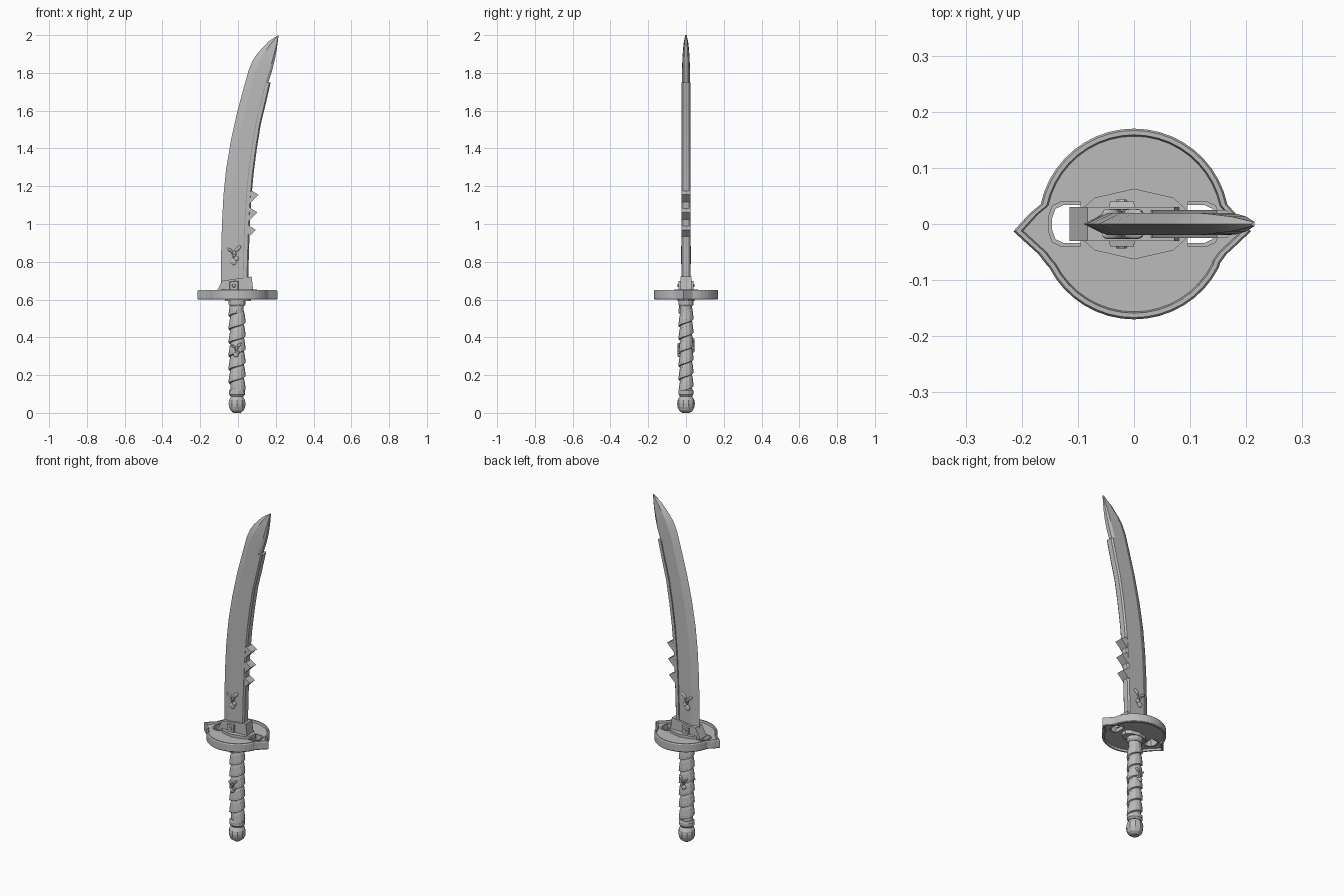
import bpy, bmesh, math
from mathutils import Vector

if "Cube" in bpy.data.objects:
    bpy.data.objects.remove(bpy.data.objects["Cube"])

mat = bpy.data.materials.new("plain grey")
mat.diffuse_color = (0.5, 0.5, 0.5, 1)
mat.use_nodes = True
mat.node_tree.nodes["Principled BSDF"].inputs["Base Color"].default_value = mat.diffuse_color


def loft(name, rings, caps=True, smooth=None, closed=True):
    """Skin a list of equal-length point rings into one mesh."""
    bm = bmesh.new()
    vs = [[bm.verts.new(p) for p in r] for r in rings]
    n = len(vs[0])
    for a, b in zip(vs, vs[1:]):
        for i in range(n if closed else n - 1):
            j = (i + 1) % n
            bm.faces.new((a[i], a[j], b[j], b[i]))
    if caps:
        bm.faces.new(vs[0][::-1])
        bm.faces.new(vs[-1])
    bmesh.ops.recalc_face_normals(bm, faces=bm.faces)
    me = bpy.data.meshes.new(name)
    bm.to_mesh(me)
    bm.free()
    me.materials.append(mat)
    ob = bpy.data.objects.new(name, me)
    bpy.context.collection.objects.link(ob)
    if smooth:
        bpy.ops.object.select_all(action='DESELECT')
        ob.select_set(True)
        bpy.context.view_layer.objects.active = ob
        bpy.ops.object.shade_smooth_by_angle(angle=math.radians(smooth))
    return ob


def lathe(name, prof, n, sy=1.0, cx=0.0, smooth=None):
    return loft(name, [[(cx + r * math.cos(2 * math.pi * (i + .5) / n),
                         r * sy * math.sin(2 * math.pi * (i + .5) / n), z)
                        for i in range(n)] for r, z in prof], smooth=smooth)


def plate(name, pts, y0, y1, taper=1.0):
    """Extrude an x,z outline along y, optionally tapering the far side."""
    c = sum((Vector(p) for p in pts), Vector((0, 0))) / len(pts)
    far = [c + (Vector(p) - c) * taper for p in pts]
    return loft(name, [[(x, y0, z) for x, z in pts], [(p.x, y1, p.y) for p in far]])


# blade: matching points on the cutting edge and the spine
edge = [(-.09, .66), (-.089, .85), (-.085, 1.0), (-.077, 1.15), (-.063, 1.29), (-.038, 1.44),
        (-.005, 1.59), (.03, 1.72), (.058, 1.82), (.08, 1.87), (.106, 1.907), (.16, 1.965), (.21, 1.998)]
spine = [(.04, .66), (.045, .85), (.05, 1.0), (.058, 1.14), (.07, 1.27), (.087, 1.40), (.108, 1.53),
         (.135, 1.64), (.16, 1.75), (.18, 1.81), (.195, 1.87), (.206, 1.93), (.215, 2.0)]
rings = []
for k, (e, s) in enumerate(zip(edge, spine)):
    e, s = Vector(e), Vector(s)
    h = .02 if k < 10 else (.018, .013, .004)[k - 10]
    ring = []
    for t, y in ((0, 0), (.3, -1), (.88, -1), (1, -.55), (1, .55), (.88, 1), (.3, 1)):
        p = e.lerp(s, t)
        ring.append((p.x, y * h, p.y))
    rings.append(ring)
loft("blade", rings, smooth=20)

# thicker bar along the spine
rings = []
for x, z in spine[:9]:
    rings.append([(x - .012, -.025, z), (x + .006, -.025, z), (x + .013, -.016, z),
                  (x + .013, .016, z), (x + .006, .025, z), (x - .012, .025, z)])
loft("spine_bar", rings, smooth=20)

# spine teeth
for i, (x, z) in enumerate(((.108, 1.155), (.102, 1.062), (.095, .968))):
    plate(f"spine_tooth_{i + 1}", [(x - .045, z + .028), (x, z), (x - .045, z - .045)], -.024, .024)

# collar at the blade root
plate("blade_collar", [(-.115, .64), (.082, .64), (.072, .722), (-.083, .7)], -.03, .03)
for s in (-1, 1):
    tag = "front" if s < 0 else "back"
    plate(f"collar_tab_{tag}", [(-.045, .65), (.002, .65), (.002, .7), (-.045, .695)], s * .028, s * .04, .9)
    pts = [(-.022 + .012 * math.cos(a * math.pi / 3), .674 + .012 * math.sin(a * math.pi / 3)) for a in range(6)]
    plate(f"collar_stud_{tag}", pts, s * .038, s * .044, .7)

# guard outline: disc with a pointed lobe on each side
R = .17
arc = lambda a, b, n: [(R * math.cos(math.radians(a + (b - a) * i / n)),
                        R * math.sin(math.radians(a + (b - a) * i / n))) for i in range(n + 1)]
lobe = [(-.187, .018), (-.215, -.013), (-.19, -.036), (-.17, -.054), (-.158, -.07)]
outline = (arc(12, 168, 20) + lobe + arc(207, 333, 16) + [(-x * .97, y) for x, y in reversed(lobe)])
prof = [(.915, .612), (.93, .6), (.98, .6), (1, .604), (1, .644), (.98, .65), (.935, .65), (.92, .638)]
guard = loft("guard", [[(x * k, y * k, z) for x, y in outline] for k, z in prof])


# slots cut through the guard, each with a raised C-shaped lip
def slot(s, g):
    base = [(.095, -.034), (.125, -.034), (.14, -.027), (.146, -.01),
            (.146, .01), (.14, .027), (.125, .034), (.095, .034)]
    return [(s * (x + (g if x > .1 else 0)), y + math.copysign(g, y)) for x, y in base]


for s in (-1, 1):
    tag = "left" if s < 0 else "right"
    cutter = loft("slot_cutter", [[(x, y, z) for x, y in slot(s, 0)] for z in (.5, .75)])
    m = guard.modifiers.new("slot", 'BOOLEAN')
    m.operation, m.object, m.solver = 'DIFFERENCE', cutter, 'EXACT'
    bpy.context.view_layer.objects.active = guard
    bpy.ops.object.modifier_apply(modifier=m.name)
    bpy.data.objects.remove(cutter)
    levels = ((0, .608), (0, .643), (.006, .643), (.006, .608), (0, .608))
    loft(f"slot_lip_{tag}", [[(x, y, z) for x, y in slot(s, g)] for g, z in levels], caps=False)

# faceted washers above and below the guard
wash = [(.1, .02), (.07, .047), (0, .063), (-.07, .047), (-.1, .02),
        (-.1, -.02), (-.07, -.047), (0, -.063), (.07, -.047), (.1, -.02)]
for tag, k, z0, z1 in (("upper", 1, .63, .654), ("lower", .7, .592, .62)):
    loft(f"{tag}_washer", [[(x * k, y * k, z) for x, y in wash] for z in (z0, z1)])

# grip core with end collars
CX = -.005
lathe("grip", [(.036, .09), (.036, .6)], 12, .88, CX, 40)
lathe("grip_top_collar", [(.039, .565), (.046, .575), (.046, .6)], 12, .9, CX)
lathe("grip_bottom_collar", [(.036, .088), (.044, .098), (.044, .118), (.038, .126)], 12, .92, CX)

# spiral wrap: a ridged strip wound around the grip
N, TURNS, PITCH = 12, 6, .071
rings = []
for i in range(N * TURNS + 1):
    a = 2 * math.pi * i / N - math.pi / 2
    z = .135 + PITCH * i / N
    rings.append([(CX + r * math.cos(a), r * .88 * math.sin(a), min(max(z + d, .12), .59))
                  for d, r in ((-.034, .034), (-.03, .045), (-.012, .044), (.022, .039), (.036, .034))])
loft("grip_wrap", rings)

# faceted round pommel
lathe("pommel", [(.02, 0), (.036, .012), (.045, .032), (.047, .05), (.044, .068), (.034, .085), (.026, .096)],
      10, 1, CX)


# fruit sprig ornament: two fruits, stems and leaves
def sprig(name, cx, cz, y, s, k, depth):
    def blob(part, x, z, rx, rz, rot=0):
        rings = []
        for f, d in ((1, -.3), (1, .4), (.75, .85), (.3, 1)):
            ring = []
            for i in range(10):
                a = 2 * math.pi * i / 10
                u, v = rx * f * math.cos(a), rz * f * math.sin(a)
                ring.append((cx + k * (x + u * math.cos(rot) - v * math.sin(rot)), y + s * depth * d,
                             cz + k * (z + u * math.sin(rot) + v * math.cos(rot))))
            rings.append(ring)
        loft(f"{name}_{part}", rings, smooth=40)
    blob("fruit_low", -.008, -.034, .018, .018)
    blob("fruit_high", .006, -.018, .013, .013)
    blob("stem_left", -.014, .006, .004, .026, .25)
    blob("stem_right", .004, .01, .004, .026, -.35)
    blob("leaf_left", -.026, .026, .018, .008, -.6)
    blob("leaf_right", .014, .034, .022, .01, .8)


for s in (-1, 1):
    tag = "front" if s < 0 else "back"
    sprig(f"blade_sprig_{tag}", -.015, .835, s * .019, s, 1.0, .008)
    sprig(f"grip_sprig_{tag}", -.005, .345 - s * -.012, s * .036, s, .75, .009)
